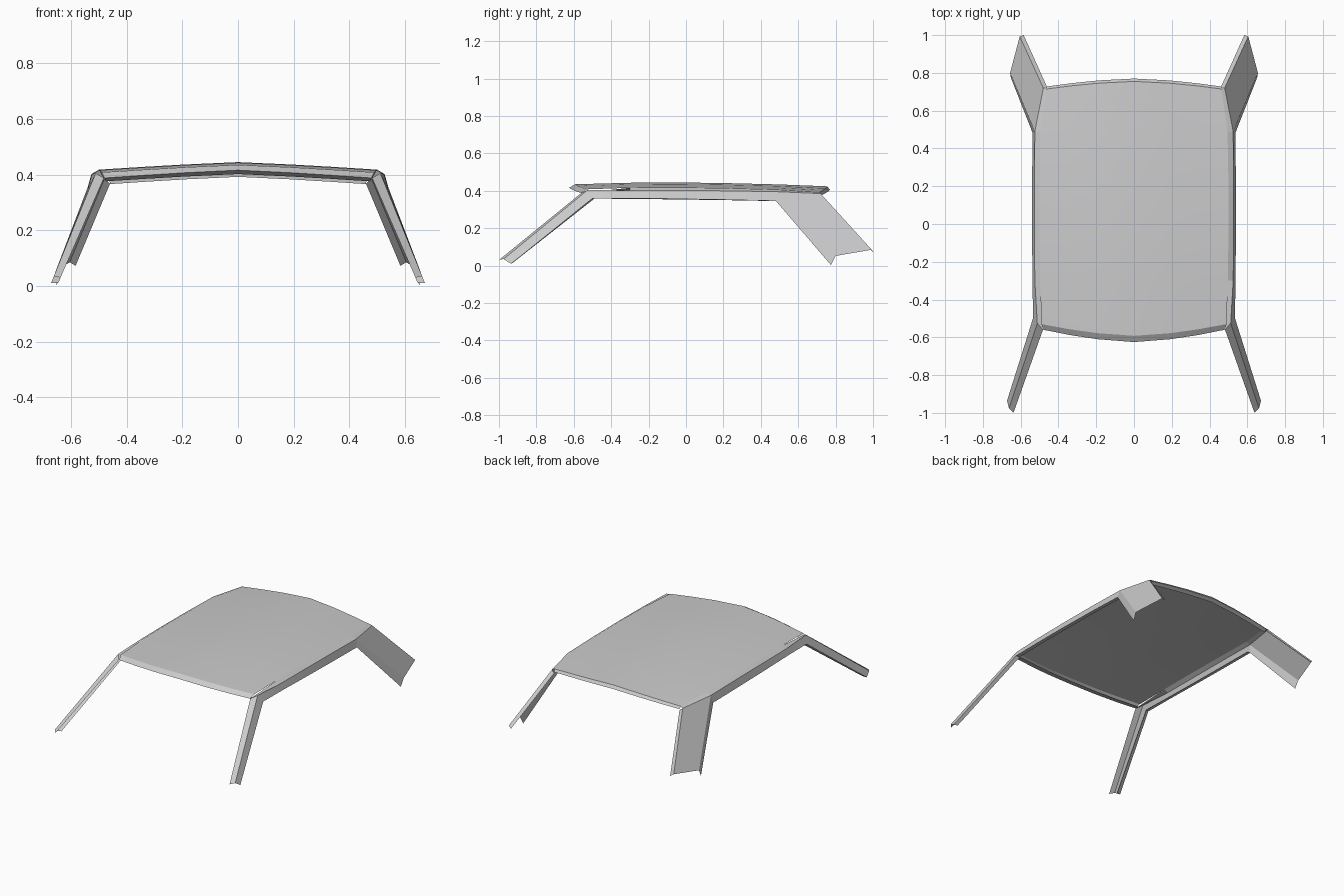
import bpy, math

paint = bpy.data.materials.new("grey_paint")
paint.diffuse_color = (0.6, 0.6, 0.61, 1)


def loft(name, rows, mirror=False, angle=25):
    """Skin a sheet over rows of equally many points."""
    n = len(rows[0])
    verts = [p for r in rows for p in r]
    faces = [(r * n + c, r * n + c + 1, (r + 1) * n + c + 1, (r + 1) * n + c)
             for r in range(len(rows) - 1) for c in range(n - 1)]
    me = bpy.data.meshes.new(name)
    me.from_pydata(verts, [], faces)
    me.materials.append(paint)
    ob = bpy.data.objects.new(name, me)
    bpy.context.collection.objects.link(ob)
    if mirror:
        m = ob.modifiers.new("Mirror", 'MIRROR')
        m.use_mirror_merge = False
    bpy.ops.object.select_all(action='DESELECT')
    ob.select_set(True)
    bpy.context.view_layer.objects.active = ob
    bpy.ops.object.shade_smooth_by_angle(angle=math.radians(angle))
    return ob


# Roof panel: stations of centre y, edge y, centre z, edge z, half width
stations = [
    (-0.575, -0.515, 0.402, 0.376, 0.475),
    (-0.625, -0.560, 0.416, 0.388, 0.480),
    (-0.592, -0.530, 0.435, 0.408, 0.490),
    (-0.300, -0.300, 0.443, 0.416, 0.497),
    (-0.060, -0.060, 0.445, 0.418, 0.500),
    (0.220, 0.220, 0.441, 0.414, 0.500),
    (0.500, 0.490, 0.434, 0.406, 0.495),
    (0.755, 0.715, 0.424, 0.392, 0.462),
    (0.770, 0.728, 0.405, 0.378, 0.462),
    (0.745, 0.705, 0.392, 0.366, 0.460),
]
rows = []
for yc, ye, zc, ze, hw in stations:
    rows.append([(u * hw,
                  yc + (ye - yc) * abs(u) ** 1.6,
                  zc + (ze - zc) * abs(u) ** 1.2)
                 for u in (-1, -0.7, -0.4, 0, 0.4, 0.7, 1)])
loft("roof_panel", rows)

# Front pillar running into the side rail
loft("front_pillar_and_rail", [
    [(0.638, -1.000, 0.030), (0.662, -0.975, 0.035), (0.672, -0.935, 0.010), (0.645, -0.930, 0.012)],
    [(0.482, -0.560, 0.388), (0.512, -0.525, 0.405), (0.535, -0.500, 0.360), (0.510, -0.490, 0.358)],
    [(0.497, -0.300, 0.416), (0.525, -0.300, 0.402), (0.537, -0.300, 0.360), (0.515, -0.300, 0.357)],
    [(0.500, -0.060, 0.418), (0.527, -0.060, 0.402), (0.540, -0.060, 0.357), (0.517, -0.060, 0.354)],
    [(0.500, 0.220, 0.414), (0.527, 0.220, 0.400), (0.540, 0.220, 0.352), (0.517, 0.220, 0.350)],
    [(0.495, 0.490, 0.406), (0.525, 0.490, 0.395), (0.536, 0.480, 0.346), (0.515, 0.480, 0.345)],
], mirror=True)

# Roof edge above the rear pillar
loft("rear_roof_edge", [
    [(0.495, 0.490, 0.406), (0.525, 0.490, 0.395)],
    [(0.462, 0.715, 0.392), (0.480, 0.720, 0.385)],
], mirror=True)

# Wide rear pillar with folded front and rear edges
loft("rear_pillar", [
    [(0.460, 0.725, 0.368), (0.480, 0.720, 0.385), (0.525, 0.490, 0.395), (0.536, 0.480, 0.346)],
    [(0.584, 1.000, 0.072), (0.605, 0.993, 0.085), (0.656, 0.800, 0.052), (0.652, 0.775, 0.003)],
], mirror=True)
